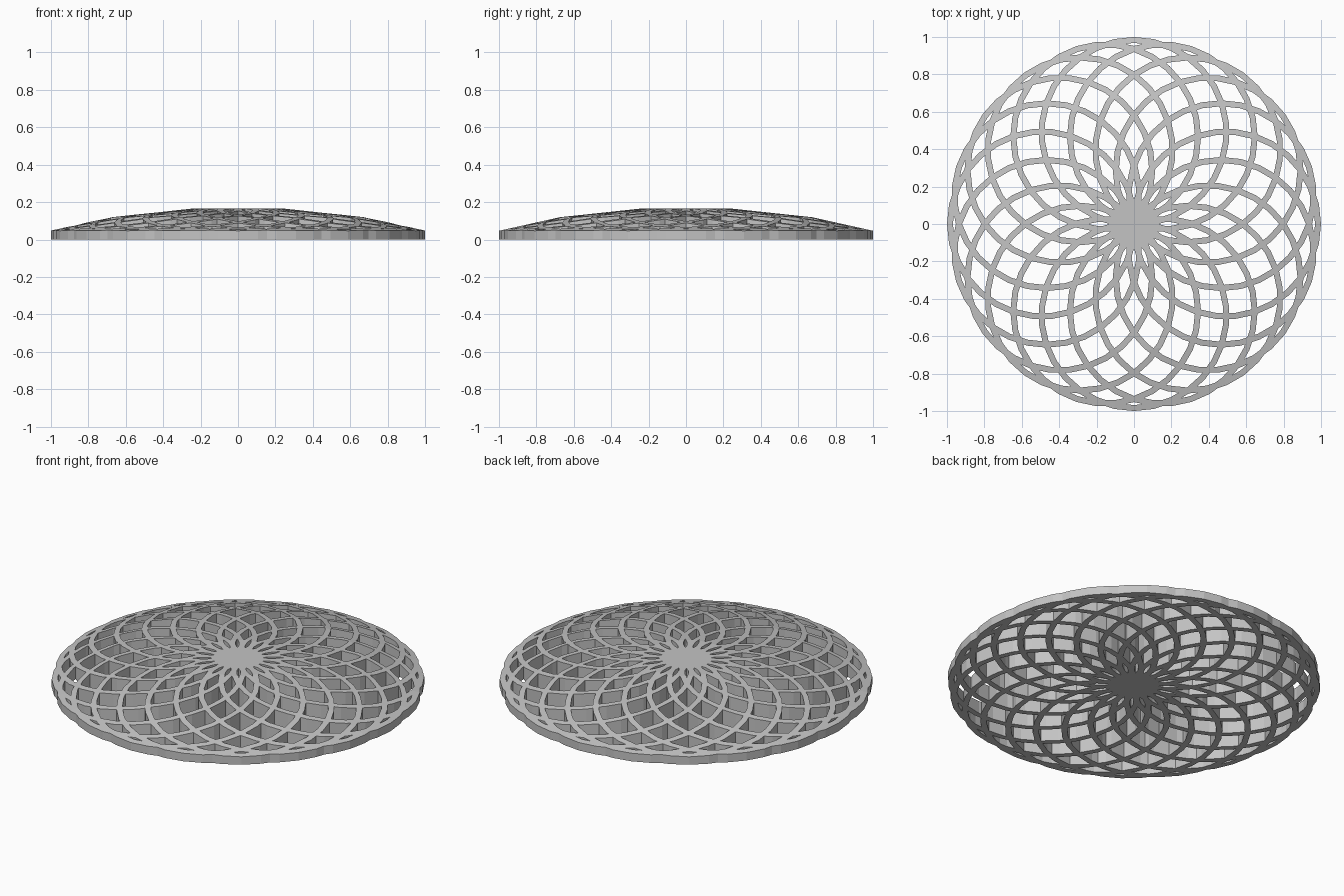
import bpy
import bmesh
from math import sin, cos, pi, atan2, radians
from mathutils import Vector
from mathutils.geometry import delaunay_2d_cdt

RINGS = 20          # overlapping hoops around the centre
SIDES = 30          # sides of every hoop and of the dome
STEP = 2 * pi / SIDES
OUTER, INNER = 0.51, 0.478
OFFSET = 1 - OUTER  # distance of each hoop's centre from the origin

# dome: a flattened faceted sphere, as (radius, height) rings
BALL, SQUASH, TOP = 2.2, 0.5, 0.167
DOME = [(BALL * sin(radians(a)),
         TOP - SQUASH * BALL * (cos(radians(6)) - cos(radians(a))))
        for a in (6, 18, 30)]

cube = bpy.data.objects.get("Cube")
if cube:
    bpy.data.objects.remove(cube, do_unlink=True)


def polygon(radius, offset=0.0, turn=0.0):
    """Regular polygon moved out along x, then turned about the origin."""
    pts = []
    for i in range(SIDES):
        x = offset + radius * cos(i * STEP)
        y = radius * sin(i * STEP)
        pts.append(Vector((x * cos(turn) - y * sin(turn),
                           x * sin(turn) + y * cos(turn))))
    return pts


def polygon_radius(x, y):
    """Circumradius of the centred polygon that passes through a point."""
    a = atan2(y, x) % STEP
    return Vector((x, y)).length * cos(a - STEP / 2) / cos(STEP / 2)


def in_hoop(p):
    for i in range(RINGS):
        t = i * 2 * pi / RINGS
        x = p.x * cos(t) + p.y * sin(t) - OFFSET
        y = p.y * cos(t) - p.x * sin(t)
        if INNER < polygon_radius(x, y) < OUTER:
            return True
    return False


def dome_height(p):
    r = polygon_radius(p.x, p.y)
    if r <= DOME[0][0]:
        return DOME[0][1]
    for (r0, z0), (r1, z1) in zip(DOME, DOME[1:]):
        if r <= r1:
            return z0 + (z1 - z0) * (r - r0) / (r1 - r0)
    return DOME[-1][1]


# flat pattern: hoop outlines plus the dome's crease lines
loops = [polygon(r, OFFSET, i * 2 * pi / RINGS)
         for i in range(RINGS) for r in (OUTER, INNER)]
loops += [polygon(r) for r, z in DOME[:2]]
points, edges = [], []
for loop in loops:
    base = len(points)
    points += loop
    edges += [(base + i, base + (i + 1) % SIDES) for i in range(SIDES)]
# radial creases between dome facets
for i in range(SIDES):
    d = Vector((cos(i * STEP), sin(i * STEP)))
    base = len(points)
    points += [d * DOME[0][0], d * 1.02]
    edges.append((base, base + 1))

flat, _, tris, *_ = delaunay_2d_cdt(points, edges, [], 0, 1e-5)
solid = [t for t in tris if in_hoop(sum((flat[i] for i in t), Vector((0, 0))) / len(t))]

# lattice dish: flat underside, domed top and upright walls
bm = bmesh.new()
used = {i for t in solid for i in t}
low = {i: bm.verts.new((flat[i].x, flat[i].y, 0)) for i in used}
high = {i: bm.verts.new((flat[i].x, flat[i].y, dome_height(flat[i]))) for i in used}
sides = set()
for t in solid:
    bm.faces.new([high[i] for i in t])
    bm.faces.new([low[i] for i in reversed(t)])
    sides.update(zip(t, list(t[1:]) + [t[0]]))
for a, b in sides:
    if (b, a) not in sides:
        bm.faces.new((low[a], low[b], high[b], high[a]))

mesh = bpy.data.meshes.new("lattice_dish")
bm.to_mesh(mesh)
bm.free()
dish = bpy.data.objects.new("lattice_dish", mesh)
bpy.context.collection.objects.link(dish)

# single plain grey
grey = bpy.data.materials.new("plain_grey")
grey.use_nodes = True
colour = (0.55, 0.55, 0.55, 1)
grey.diffuse_color = colour
grey.node_tree.nodes["Principled BSDF"].inputs["Base Color"].default_value = colour
mesh.materials.append(grey)
